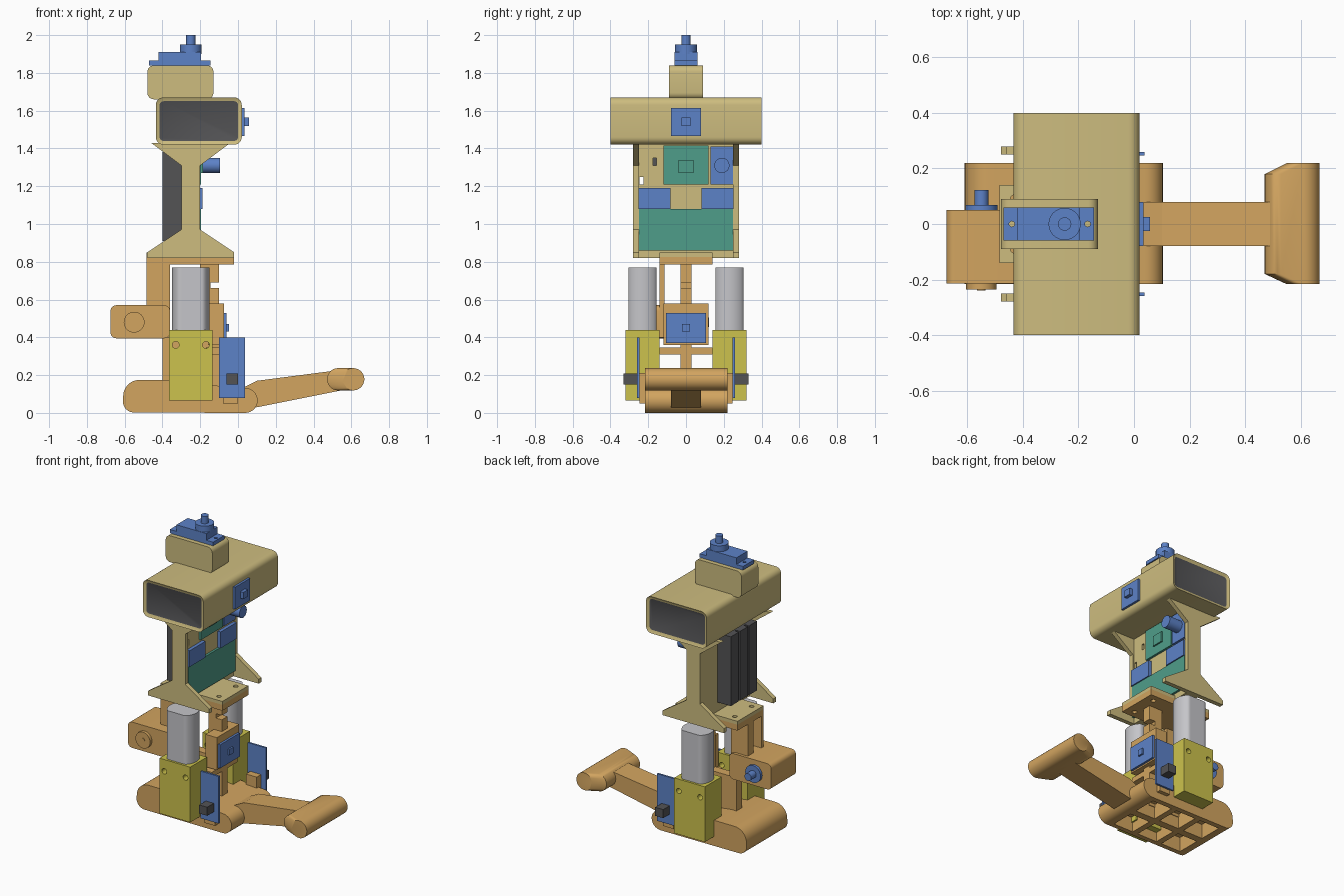
import bpy, bmesh
from math import cos, sin, pi

if "Cube" in bpy.data.objects:
    bpy.data.objects.remove(bpy.data.objects["Cube"])


def material(name, r, g, b):
    m = bpy.data.materials.new(name)
    col = tuple((c / 255) ** 2.2 for c in (r, g, b)) + (1,)
    m.use_nodes = True
    m.diffuse_color = col
    m.node_tree.nodes["Principled BSDF"].inputs["Base Color"].default_value = col
    return m


TAN = material("tan", 204, 187, 126)
ORANGE = material("orange", 209, 163, 96)
BLUE = material("blue", 93, 129, 198)
GREEN = material("green", 80, 156, 136)
YELLOW = material("yellow", 203, 193, 78)
GREY = material("light grey", 196, 196, 200)
DARK = material("dark grey", 84, 84, 86)


def finish(name, bm, *mats):
    bmesh.ops.recalc_face_normals(bm, faces=bm.faces)
    me = bpy.data.meshes.new(name)
    bm.to_mesh(me)
    bm.free()
    ob = bpy.data.objects.new(name, me)
    bpy.context.collection.objects.link(ob)
    for m in mats:
        me.materials.append(m)
    return ob


def smooth(ob):
    bpy.ops.object.select_all(action='DESELECT')
    ob.select_set(True)
    bpy.context.view_layer.objects.active = ob
    bpy.ops.object.shade_smooth_by_angle(angle=0.6)
    return ob


# Place profile coordinates a, b and depth d for an extrusion axis
PLACE = {'x': lambda a, b, d: (d, a, b),
         'y': lambda a, b, d: (a, d, b),
         'z': lambda a, b, d: (a, b, d)}


def prism(name, pts, axis, d0, d1, mat, inset=None):
    bm = bmesh.new()
    lo, hi = ([bm.verts.new(PLACE[axis](a, b, d)) for a, b in pts] for d in (d0, d1))
    caps = [bm.faces.new(lo), bm.faces.new(hi)]
    n = len(pts)
    for i in range(n):
        j = (i + 1) % n
        bm.faces.new((lo[i], lo[j], hi[j], hi[i]))
    mats = [mat]
    if inset:
        bmesh.ops.recalc_face_normals(bm, faces=bm.faces)
        bmesh.ops.inset_individual(bm, faces=caps, thickness=0.02, depth=-0.01)
        for f in caps:
            f.material_index = 1
        mats.append(inset)
    return finish(name, bm, *mats)


def box(name, x0, x1, y0, y1, z0, z1, mat):
    return prism(name, [(x0, y0), (x1, y0), (x1, y1), (x0, y1)], 'z', z0, z1, mat)


def arc(a, b, r, start, end, n):
    return [(a + r * cos(start + (end - start) * i / n),
             b + r * sin(start + (end - start) * i / n)) for i in range(n + 1)]


def cyl(name, a, b, r, axis, d0, d1, mat):
    return smooth(prism(name, arc(a, b, r, 0, 2 * pi, 32)[:-1], axis, d0, d1, mat))


def round_box(name, x0, x1, y0, y1, z0, z1, r, mat, inset=None):
    pts = []
    for k, (a, b) in enumerate([(x1 - r, z1 - r), (x0 + r, z1 - r),
                                (x0 + r, z0 + r), (x1 - r, z0 + r)]):
        pts += arc(a, b, r, k * pi / 2, (k + 1) * pi / 2, 6)
    return smooth(prism(name, pts, 'y', y0, y1, mat, inset))


def cut(ob, cutters):
    bpy.context.view_layer.objects.active = ob
    for c in cutters:
        c.hide_render = True
        mod = ob.modifiers.new("cut", 'BOOLEAN')
        mod.object = c
        mod.operation = 'DIFFERENCE'
        mod.solver = 'EXACT'
        bpy.ops.object.modifier_apply(modifier=mod.name)
        bpy.data.objects.remove(c)


# Head and neck
round_box("head", -.435, .02, -.4, .4, 1.42, 1.67, .04, TAN, DARK)
round_box("neck", -.48, -.13, -.09, .09, 1.66, 1.84, .035, TAN)
box("head_sensor_board", .02, .035, -.08, .08, 1.465, 1.615, BLUE)
box("head_sensor_chip", .035, .058, -.025, .025, 1.52, 1.565, BLUE)

# Top servo
flange = box("servo_flange", -.47, -.145, -.06, .06, 1.84, 1.865, BLUE)
cut(flange, [cyl("hole", x, 0, .01, 'z', 1.8, 1.9, BLUE) for x in (-.44, -.167)])
box("servo_body", -.42, -.195, -.06, .06, 1.85, 1.91, BLUE)
cyl("servo_hub", -.25, 0, .058, 'z', 1.9, 1.95, BLUE)
cyl("servo_shaft", -.25, 0, .024, 'z', 1.94, 2, BLUE)

# Torso frame: flared side plates and a centre panel
half = [(.23, .82), (.23, .85), (.05, .97), (.05, 1.31), (.21, 1.43)]
plate = [(-.25 + a, b) for a, b in half] + [(-.25 - a, b) for a, b in reversed(half)]
for side, s in (("right", -1), ("left", 1)):
    prism(side + "_torso_plate", plate, 'y', s * .25, s * .28, TAN)
panel = box("torso_panel", -.3, -.21, -.25, .25, .82, 1.43, TAN)
cut(panel, [box("slot", -.4, 0, y - .01, y + .01, z - .02, z + .02, TAN)
            for y, z in ((-.165, 1.33), (-.235, 1.23))])

# Battery pack of three cells
for i in range(3):
    y = -.19 + i * .098
    box("battery_cell_%d" % (i + 1), -.4, -.3, y, y + .085, .91, 1.38, DARK)
box("battery_back", -.37, -.3, -.19, .09, .91, 1.38, DARK)

# Torso electronics
box("main_board", -.21, -.195, -.25, .25, .86, 1.08, GREEN)
box("upper_board", -.21, -.195, -.12, .12, 1.21, 1.415, GREEN)
box("upper_chip", -.195, -.185, -.04, .04, 1.27, 1.34, GREEN)
for side, y in (("right", -.167), ("left", .167)):
    box(side + "_driver_board", -.21, -.187, y - .085, y + .085, 1.08, 1.19, BLUE)
box("range_sensor_board", -.21, -.195, .13, .25, 1.21, 1.41, BLUE)
cyl("range_sensor", .19, 1.31, .04, 'x', -.2, -.095, BLUE)

# Hip plates with screw holes
for name, z0, z1, mat in (("hip_plate", .785, .825, ORANGE), ("hip_cover", .825, .848, TAN)):
    p = box(name, -.485, -.02, -.14, .14, z0, z1, mat)
    cut(p, [cyl("hole", x, y, .015, 'z', .7, .9, mat)
            for x in (-.43, -.08) for y in (-.09, .09)])

# Pelvis column and brackets
box("rear_column", -.485, -.36, -.03, .03, .4, .79, ORANGE)
box("side_rib", -.485, -.36, -.14, -.115, .4, .79, ORANGE)
box("lower_column", -.4, -.1, -.03, .03, .08, .4, ORANGE)
box("front_column", -.2, -.145, -.03, .03, .35, .79, ORANGE)
for i, (z0, z1) in enumerate(((.57, .66), (.69, .79))):
    box("front_bracket_%d" % (i + 1), -.16, -.1, -.03, .03, z0, z1, ORANGE)
box("sensor_mount", -.16, -.075, -.12, .12, .36, .58, ORANGE)
box("cross_bar", -.17, -.1, -.14, .14, .31, .345, ORANGE)
box("chest_sensor_board", -.075, -.06, -.105, .105, .37, .53, BLUE)
box("chest_sensor_chip", -.06, -.048, -.02, .02, .43, .47, BLUE)

# Rear motor housing
round_box("motor_housing", -.675, -.36, -.215, .05, .395, .57, .03, ORANGE)
cyl("housing_cap", -.55, .48, .055, 'y', -.236, -.21, ORANGE)
cyl("housing_pin", -.55, .48, .015, 'y', -.24, -.23, ORANGE)
cyl("motor_flange", -.55, .48, .058, 'y', .05, .068, BLUE)
cyl("motor_shaft", -.55, .48, .025, 'y', .06, .122, BLUE)

# Drive units, side boards and knobs on both sides
motor = [(-.25 + a, max(-.075, min(.075, b))) for a, b in arc(0, 0, .1, 0, 2 * pi, 48)[:-1]]
for side, s in (("right", -1), ("left", 1)):
    gear = box(side + "_gearbox", -.365, -.135, s * .14, s * .32, .065, .44, YELLOW)
    cut(gear, [cyl("hole", x, .36, .018, 'y', -.4, .4, YELLOW) for x in (-.33, -.17)])
    smooth(prism(side + "_motor", [(a, b + s * .23) for a, b in motor], 'z', .44, .77, GREY))
    box(side + "_encoder_board", -.1, .037, s * .247, s * .26, .08, .4, BLUE)
    box(side + "_encoder_knob", -.06, 0, s * .26, s * .33, .15, .208, DARK)
    box(side + "_encoder_lug", -.08, .0, s * .2, s * .247, .05, .21, ORANGE)

# Foot with pockets underneath
foot_pts = (arc(-.52, .087, .088, pi / 2, pi, 10) + arc(-.55, .062, .06, pi, 1.5 * pi, 8)
            + arc(.038, .066, .066, -pi / 2, pi / 2, 16) + [(-.08, .14), (-.36, .175)])
foot = prism("foot", foot_pts, 'y', -.217, .22, ORANGE)
cut(foot, [box("pocket", x - .075, x + .075, y - .08, y + .08, -.1, .1, ORANGE)
           for x in (-.45, -.26, -.07) for y in (-.105, .105)])
smooth(foot)

# Toe arm and rounded toe bar
prism("toe_arm", [(.03, .02), (.1, .03), (.55, .12), (.6, .235), (.1, .17), (.03, .135)],
      'y', -.08, .08, ORANGE)
bm = bmesh.new()
for y, inner in ((-.217, .61), (-.18, .53), (.18, .53), (.22, .61)):
    for a, b in arc(.61, .178, .059, -pi / 2, pi / 2, 14) + arc(inner, .178, .059, pi / 2, 1.5 * pi, 14):
        bm.verts.new((a, y, b))
bmesh.ops.convex_hull(bm, input=bm.verts)
smooth(finish("toe_bar", bm, ORANGE))
